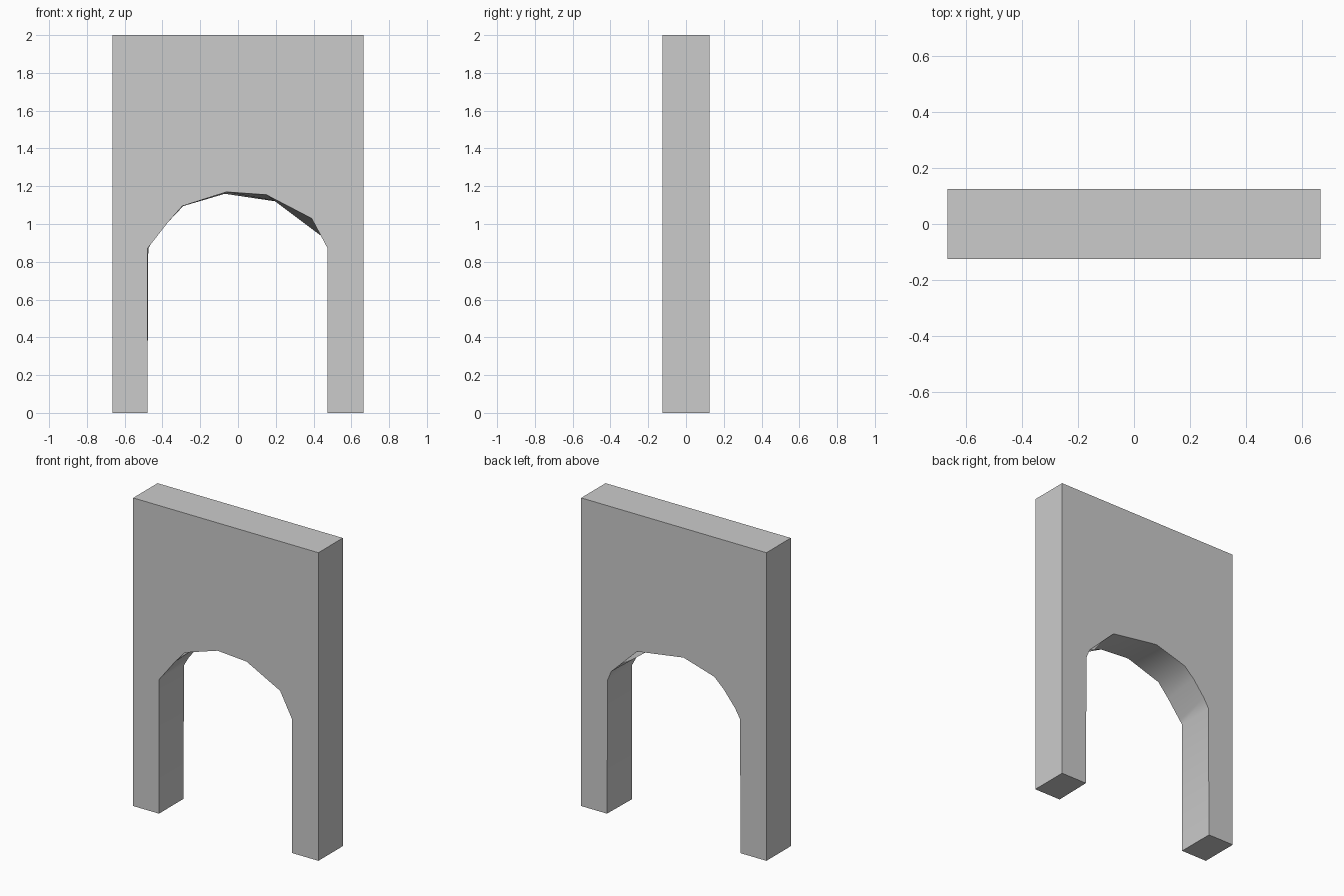
import bpy
import bmesh
from math import radians

if "Cube" in bpy.data.objects:
    bpy.data.objects.remove(bpy.data.objects["Cube"])

HALF_W, HALF_D, HEIGHT = 0.665, 0.125, 2.0

# Hand-cut arch opening (x, z), slightly different on front and back
front_arch = [(-0.48, 0), (-0.48, 0.87), (-0.46, 0.895), (-0.37, 1.01), (-0.295, 1.095),
              (-0.06, 1.17), (0.15, 1.155), (0.39, 1.03), (0.475, 0.87), (0.475, 0)]
back_arch = [(-0.48, 0), (-0.475, 0.87), (-0.44, 0.93), (-0.36, 1.03), (-0.29, 1.095),
             (-0.07, 1.16), (0.265, 1.11), (0.45, 0.93), (0.475, 0.87), (0.48, 0)]
outer = [(HALF_W, 0), (HALF_W, HEIGHT), (-HALF_W, HEIGHT), (-HALF_W, 0)]
CROWN = 5

bm = bmesh.new()


def wall_face(arch, y):
    """One face of the wall, fanned from the two top corners around the arch."""
    ring = [bm.verts.new((x, y, z)) for x, z in arch + outer]
    n = len(arch)
    right_foot, right_top, left_top, left_foot = ring[n:]
    bm.faces.new((left_foot, ring[0], left_top))
    bm.faces.new((ring[n - 1], right_foot, right_top))
    bm.faces.new((ring[CROWN], right_top, left_top))
    for i in range(n - 1):
        corner = left_top if i < CROWN else right_top
        bm.faces.new((ring[i], ring[i + 1], corner))
    return ring


# Front and back faces joined by the sides, feet and arch underside
front = wall_face(front_arch, -HALF_D)
back = wall_face(back_arch, HALF_D)
for i in range(len(front)):
    j = (i + 1) % len(front)
    bm.faces.new((front[i], back[i], back[j], front[j]))
bmesh.ops.recalc_face_normals(bm, faces=bm.faces)

mesh = bpy.data.meshes.new("arched_wall")
bm.to_mesh(mesh)
bm.free()
wall = bpy.data.objects.new("arched_wall", mesh)
bpy.context.collection.objects.link(wall)

# Smooth arch underside, crisp wall edges
bpy.context.view_layer.objects.active = wall
wall.select_set(True)
bpy.ops.object.shade_smooth_by_angle(angle=radians(50))
